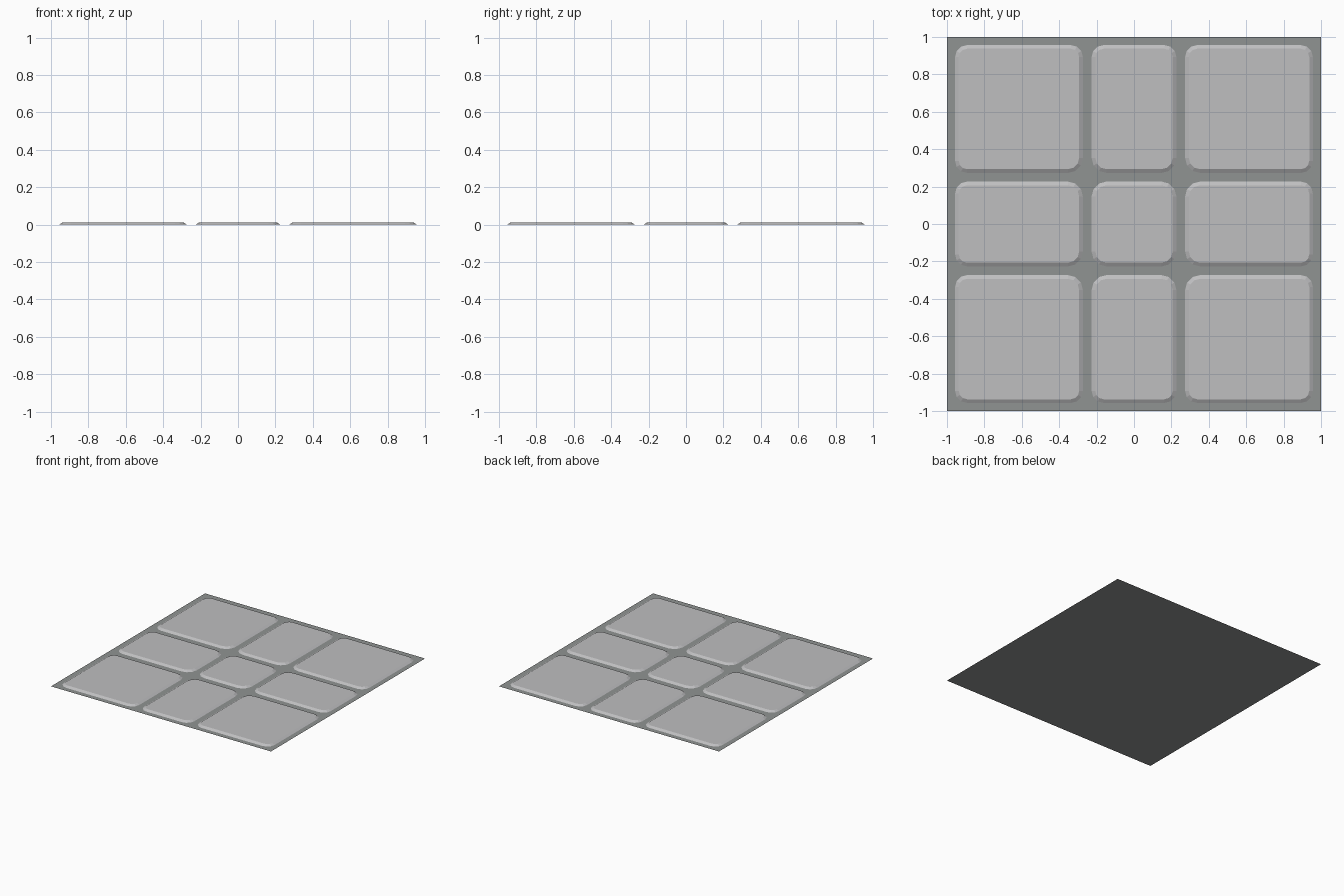
import bpy, bmesh, math

if "Cube" in bpy.data.objects:
    bpy.data.objects.remove(bpy.data.objects["Cube"])

TOP = 0.012      # tile height
SLOPE = 0.02     # width of the sloped tile rim
SEGMENTS = 3     # facets per rounded corner


def material(name, colour):
    m = bpy.data.materials.new(name)
    m.diffuse_color = (*colour, 1)
    m.use_nodes = True
    m.node_tree.nodes["Principled BSDF"].inputs["Base Color"].default_value = m.diffuse_color
    return m


def finish(bm, name, mat):
    mesh = bpy.data.meshes.new(name)
    bm.to_mesh(mesh)
    bm.free()
    mesh.materials.append(mat)
    obj = bpy.data.objects.new(name, mesh)
    bpy.context.collection.objects.link(obj)
    return obj


def outline(x0, x1, y0, y1, inset):
    """Rounded rectangle, rounder where the corner meets a joint crossing."""
    pts = []
    for x, y, sx, sy, start in ((x1, y1, 1, 1, 0), (x0, y1, -1, 1, 90),
                                (x0, y0, -1, -1, 180), (x1, y0, 1, -1, 270)):
        crossing = abs(x) < 0.5 and abs(y) < 0.5
        r = 0.08 if crossing else 0.065
        cx, cy = x - sx * r, y - sy * r
        for i in range(SEGMENTS + 1):
            a = math.radians(start + 90 * i / SEGMENTS)
            pts.append((cx + (r - inset) * math.cos(a), cy + (r - inset) * math.sin(a)))
    return pts


stone = material("light grey stone", (0.52, 0.52, 0.53))
grout = material("dark grey grout", (0.28, 0.295, 0.29))

# Flat grout sheet under the tiles
bm = bmesh.new()
bmesh.ops.create_grid(bm, x_segments=1, y_segments=1, size=1)
finish(bm, "grout_base", grout)

# Nine tiles with sloped rims
spans = ((-0.957, -0.273), (-0.227, 0.227), (0.273, 0.957))
for row, (y0, y1) in enumerate(spans):
    for col, (x0, x1) in enumerate(spans):
        bm = bmesh.new()
        low = [bm.verts.new((x, y, 0)) for x, y in outline(x0, x1, y0, y1, 0)]
        high = [bm.verts.new((x, y, TOP)) for x, y in outline(x0, x1, y0, y1, SLOPE)]
        n = len(low)
        for i in range(n):
            j = (i + 1) % n
            bm.faces.new((low[i], low[j], high[j], high[i]))
        bm.faces.new(high)
        finish(bm, f"floor_tile_{row}_{col}", stone)
